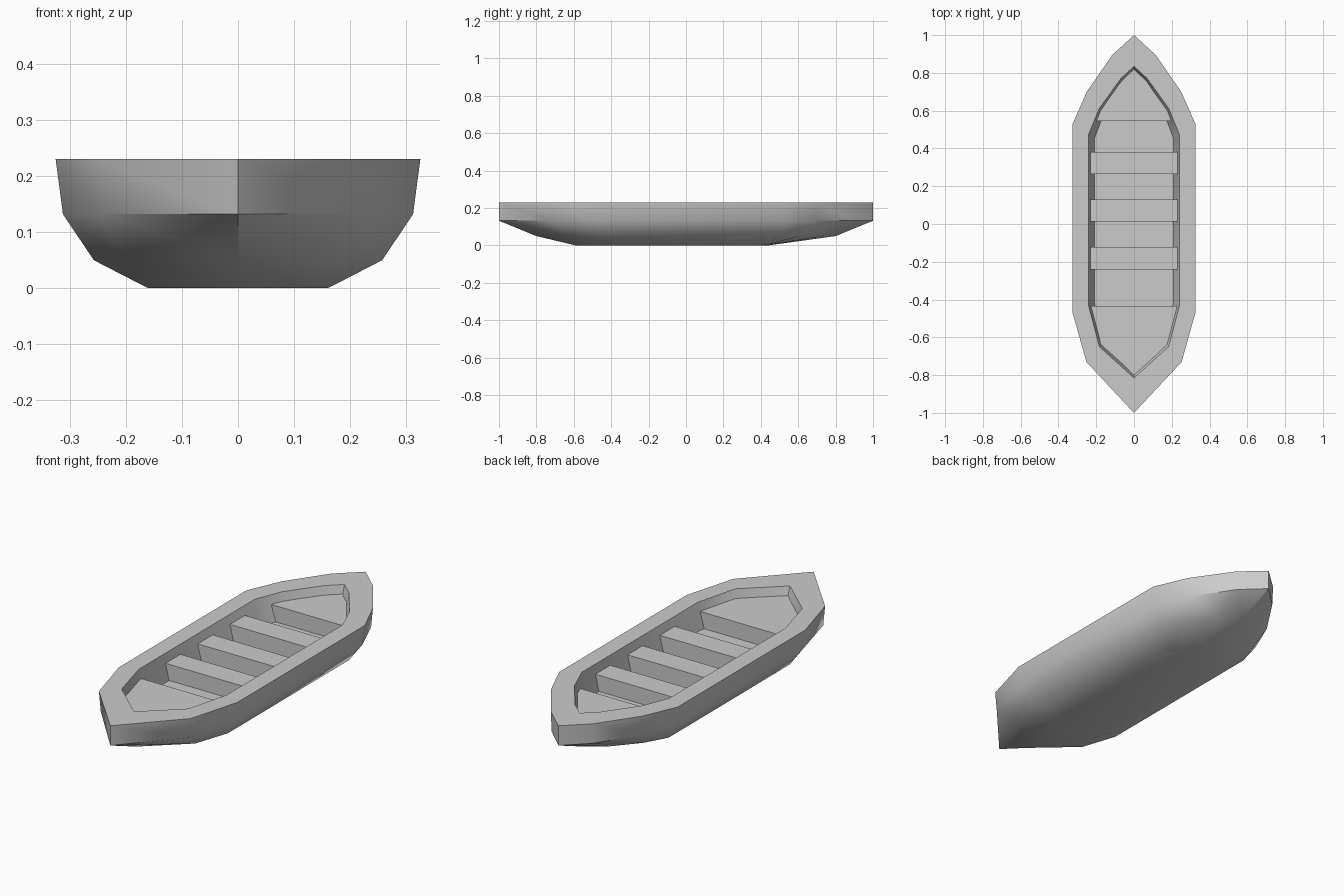
import bpy, bmesh
from math import radians

if "Cube" in bpy.data.objects:
    bpy.data.objects.remove(bpy.data.objects["Cube"])

# right half of the outlines, stern to bow
OUTER = [(0, 1), (.115, .895), (.25, .70), (.325, .53),
         (.325, -.47), (.252, -.73), (0, -1)]
INNER = [(0, .835), (.07, .77), (.185, .61), (.24, .475),
         (.24, -.435), (.183, -.65), (0, -.815)]
FLOOR_Z, SEAT_Z, TOP_Z = .108, .188, .23


def ring(half, width, shoulder, back, front):
    """Rescale a half outline and mirror it into a closed ring."""
    wmax = max(p[0] for p in half)
    pts = []
    for x, y in half:
        sh, end, new = ((half[3][1], half[0][1], back) if y > 0
                        else (half[4][1], half[-1][1], front))
        s = sh * shoulder
        pts.append((x * width / wmax, s + (y - sh) / (end - sh) * (new - s)))
    return pts + [(-x, y) for x, y in pts[-2:0:-1]]


def loft(name, layers):
    """Skin a stack of equal-length rings and cap both ends."""
    bm = bmesh.new()
    loops = [[bm.verts.new((x, y, z)) for x, y in pts] for z, pts in layers]
    for a, b in zip(loops, loops[1:]):
        n = len(a)
        for i in range(n):
            bm.faces.new((a[i], a[(i + 1) % n], b[(i + 1) % n], b[i]))
    bm.faces.new(loops[0])
    bm.faces.new(loops[-1])
    bmesh.ops.recalc_face_normals(bm, faces=bm.faces)
    me = bpy.data.meshes.new(name)
    bm.to_mesh(me)
    bm.free()
    ob = bpy.data.objects.new(name, me)
    bpy.context.collection.objects.link(ob)
    return ob


# hull: bottom, bilge, side, gunwale, then down the inside to the floor
hull = loft("hull", [
    (0, ring(OUTER, .16, .76, .44, -.59)),
    (.05, ring(OUTER, .257, .95, .80, -.80)),
    (.132, ring(OUTER, .312, 1, 1, -1)),
    (TOP_Z, ring(OUTER, .325, 1, 1, -1)),
    (TOP_Z, ring(INNER, .24, 1, .835, -.815)),
    (FLOOR_Z, ring(INNER, .21, .95, .79, -.77)),
])
bpy.context.view_layer.objects.active = hull
hull.select_set(True)
bpy.ops.object.shade_smooth_by_angle(angle=radians(35))


# end decks, following the inner outline
def deck(name, half):
    pts = half + [(-x, y) for x, y in half[::-1] if x > 0]
    loft(name, [(FLOOR_Z - .005, pts), (SEAT_Z, pts)])


deck("stern_deck", [(0, .825), (.067, .762), (.18, .605), (.205, .545)])
deck("bow_deck", [(0, -.805), (.177, -.645), (.232, -.435)][::-1][::-1])

# three cross benches
for i, (y0, y1) in enumerate([(.265, .382), (.012, .13), (-.24, -.123)]):
    pts = [(-.235, y0), (.235, y0), (.235, y1), (-.235, y1)]
    loft(f"bench_{i + 1}", [(FLOOR_Z - .005, pts), (SEAT_Z, pts)])
